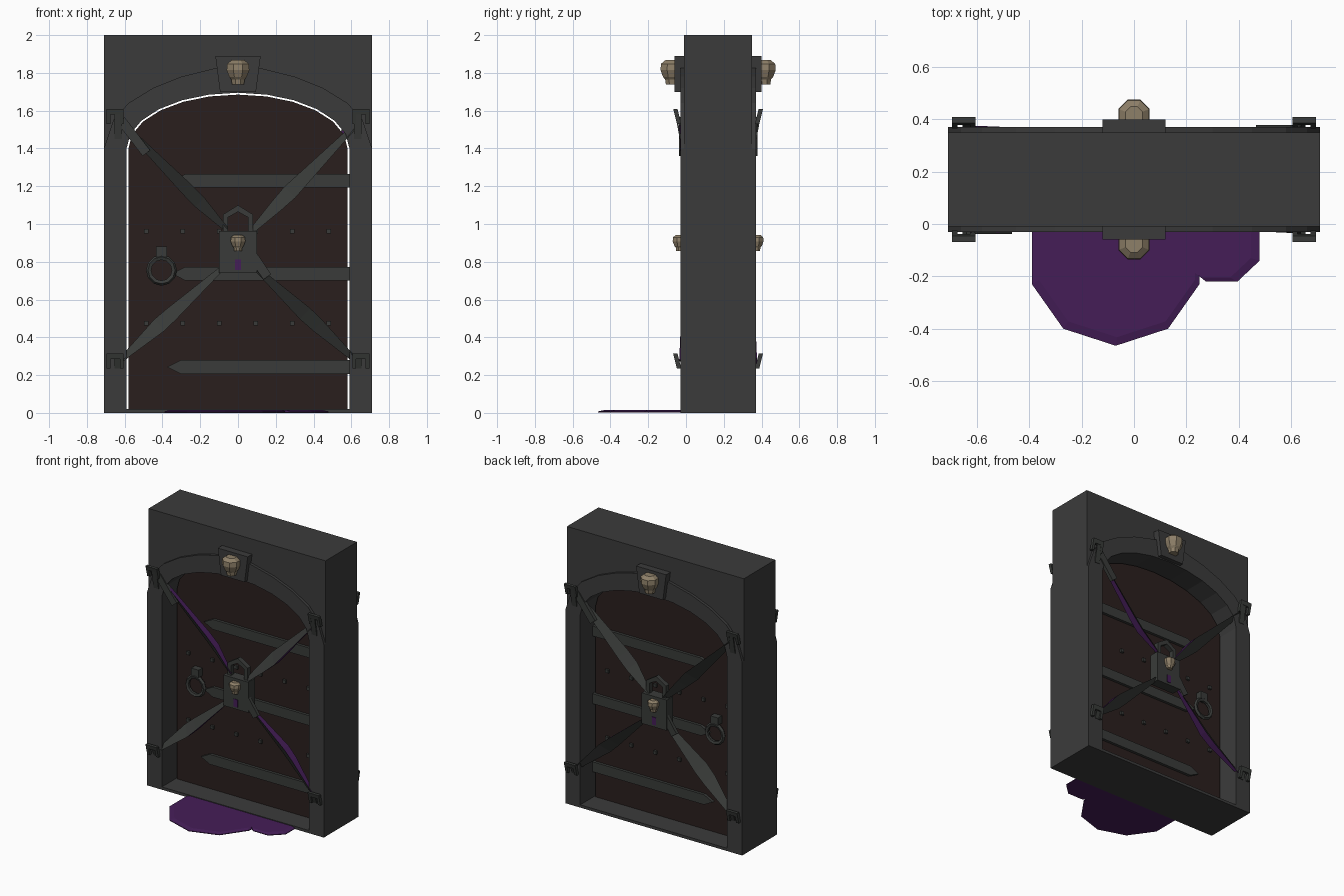
import bpy, bmesh, math
from mathutils import Vector

if "Cube" in bpy.data.objects:
    bpy.data.objects.remove(bpy.data.objects["Cube"])

MID = 0.17  # y of the wall's centre plane; depths are measured from it


def material(name, rgb):
    m = bpy.data.materials.new(name)
    m.use_nodes = True
    m.diffuse_color = (*rgb, 1)
    m.node_tree.nodes["Principled BSDF"].inputs["Base Color"].default_value = (*rgb, 1)
    return m


STONE = material("dark stone", (0.044, 0.044, 0.044))
IRON = material("dark iron", (0.041, 0.044, 0.041))
WOOD = material("dark brown wood", (0.023, 0.0135, 0.0125))
PURPLE = material("deep purple", (0.059, 0.0125, 0.097))
BONE = material("bone", (0.27, 0.215, 0.14))


def finish(name, bm, *mats):
    bmesh.ops.recalc_face_normals(bm, faces=bm.faces)
    mesh = bpy.data.meshes.new(name)
    bm.to_mesh(mesh)
    bm.free()
    for m in mats:
        mesh.materials.append(m)
    ob = bpy.data.objects.new(name, mesh)
    bpy.context.collection.objects.link(ob)
    return ob


def prism(name, pts, d0, d1, mat, s=1, lean=0.0):
    """Extrude an x-z outline between two depths on side s (1 front, -1 back)."""
    bm = bmesh.new()
    low = min(z for x, z in pts)
    rings = [[bm.verts.new((x, MID - s * (d + lean * (z - low)), z)) for x, z in pts]
             for d in (d0, d1)]
    bm.faces.new(rings[0])
    bm.faces.new(rings[1])
    for i in range(len(pts)):
        j = (i + 1) % len(pts)
        bm.faces.new((rings[0][i], rings[0][j], rings[1][j], rings[1][i]))
    return finish(name, bm, mat)


def rect(x0, x1, z0, z1):
    return [(x0, z0), (x1, z0), (x1, z1), (x0, z1)]


def bar(a, b, w):
    """Outline of a straight bar from a to b."""
    a, b = Vector(a), Vector(b)
    d = (b - a).normalized()
    p = Vector((-d.y, d.x)) * w / 2
    return [tuple(v) for v in (a - p, b - p, b + p, a + p)]


def arch(a, b, base, n=12):
    """Elliptical arc from right to left."""
    return [(a * math.cos(math.pi * i / n), base + b * math.sin(math.pi * i / n))
            for i in range(n + 1)]


def portal(name, outer, d0, d1, mat, s=1):
    """Wall piece around the arched doorway: right leg, left leg and the span above."""
    hole = arch(0.59, 0.295, 1.4)
    prism(name, [(0.59, 0), (0.71, 0)] + outer + [(-0.71, 0), (-0.59, 0)] + hole[::-1],
          d0, d1, mat, s)


# Stone wall with an arched doorway
portal("stone_wall", [(0.71, 2), (-0.71, 2)], -0.18, 0.18, STONE)

# Raised surround: pillars and arch moulding
half = [(0.71, 1.4), (0.66, 1.55), (0.58, 1.64), (0.45, 1.72), (0.3, 1.78), (0.12, 1.825)]
for s, side in ((1, "front"), (-1, "back")):
    portal(side + "_surround", half + [(-x, z) for x, z in half[::-1]], 0.17, 0.20, STONE, s)
prism("keystone", [(-0.095, 1.7), (0.095, 1.7), (0.12, 1.89), (-0.12, 1.89)], -0.23, 0.23, STONE)
prism("sill", rect(-0.59, 0.59, 0, 0.02), -0.20, 0.20, STONE)

# Door leaf, leaving a thin gap at its edges
prism("door", [(-0.58, 0.02), (0.58, 0.02)] + arch(0.58, 0.285, 1.4), -0.04, 0.04, WOOD)


def skull(name, s, base, z, k):
    """Eight-sided skull with a narrow jaw."""
    profile = [(0.034, -0.072), (0.038, -0.045), (0.05, -0.032), (0.065, 0.005),
               (0.062, 0.038), (0.036, 0.058)]
    bm = bmesh.new()
    rings = []
    for r, h in profile:
        rings.append([bm.verts.new((k * r * math.cos(a), MID - s * (base + 0.01 * k) + k * r * math.sin(a),
                                    z + k * h))
                      for a in [math.pi * (i + 0.5) / 4 for i in range(8)]])
    for lo, hi in zip(rings, rings[1:]):
        for i in range(8):
            j = (i + 1) % 8
            bm.faces.new((lo[i], lo[j], hi[j], hi[i]))
    bm.faces.new(rings[0])
    bm.faces.new(rings[-1])
    finish(name, bm, BONE)


def ribbon(name, s, a, b, width, peak):
    """Spindle-shaped wedge: sloping iron face, purple flank towards +x."""
    a, b = Vector(a), Vector(b)
    d = (b - a).normalized()
    p = Vector((-d.y, d.x))
    if p.x < 0:
        p = -p
    bm = bmesh.new()
    prev = None
    n = 8
    for i in range(n + 1):
        t = i / n
        u = t / peak if t < peak else (1 - t) / (1 - peak)
        w = 0.012 + (width / 2 - 0.012) * u
        c = a.lerp(b, t)
        crest = 0.206 - 0.025 * t
        ring = []
        for off, drop in ((-w, 1.5 * w), (w, 0.0), (w, 1.5 * w)):
            q = c + p * off
            ring.append(bm.verts.new((q.x, MID - s * (crest - drop), q.y)))
        if prev:
            for k, mi in ((0, 0), (1, 1), (2, 1)):
                m = (k + 1) % 3
                bm.faces.new((prev[k], prev[m], ring[m], ring[k])).material_index = mi
        else:
            bm.faces.new(ring)
        prev = ring
    bm.faces.new(prev)
    finish(name, bm, IRON, PURPLE)


for s, side in ((1, "front"), (-1, "back")):
    # Hinge straps with pointed ends
    for i, (z, tip) in enumerate(((1.228, -0.35), (0.737, -0.35), (0.243, -0.375))):
        prism(f"{side}_hinge_strap_{i + 1}",
              [(tip, z), (tip + 0.07, z - 0.036), (0.59, z - 0.036), (0.59, z + 0.036),
               (tip + 0.07, z + 0.036)], 0.03, 0.06, IRON, s)

    # Rows of rivets
    for z in (0.962, 0.475):
        for i in range(6):
            x = -0.485 + 0.193 * i
            prism(f"{side}_rivet", rect(x - 0.012, x + 0.012, z - 0.012, z + 0.012),
                  0.035, 0.055, IRON, s)

    # Ring handle and its mount
    prism(side + "_handle_mount", rect(-0.435, -0.375, 0.825, 0.88), 0.035, 0.085, IRON, s)
    bpy.ops.mesh.primitive_torus_add(location=(-0.405, MID - s * 0.075, 0.755),
                                     rotation=(math.pi / 2, 0, 0), major_segments=12,
                                     minor_segments=5, major_radius=0.067, minor_radius=0.015)
    ring = bpy.context.object
    ring.name = side + "_handle_ring"
    ring.data.materials.append(IRON)

    # Padlock with angular shackle, keyhole and skull
    prism(side + "_padlock", rect(-0.1, 0.1, 0.74, 0.962), 0.12, 0.195, IRON, s)
    prism(side + "_shackle",
          [(-0.08, 0.96), (-0.08, 1.05), (0, 1.1), (0.08, 1.05), (0.08, 0.96),
           (0.053, 0.96), (0.053, 1.035), (0, 1.065), (-0.053, 1.035), (-0.053, 0.96)],
          0.14, 0.175, IRON, s)
    prism(side + "_keyhole", rect(-0.016, 0.016, 0.757, 0.812), 0.19, 0.199, PURPLE, s)
    skull(side + "_padlock_skull", s, 0.195, 0.905, 0.65)
    skull(side + "_keystone_skull", s, 0.235, 1.81, 1.0)

    # Staples on the pillars
    for sx in (-1, 1):
        for z0, z1, level in ((1.45, 1.61, "upper"), (0.235, 0.315, "lower")):
            top = z1 - 0.03
            leg = z1 - 0.08
            x = sx * 0.65
            prism(f"{side}_{level}_staple",
                  [(x - 0.045, leg), (x - 0.025, leg), (x - 0.025, top), (x + 0.025, top),
                   (x + 0.025, leg), (x + 0.045, leg), (x + 0.045, z1), (x - 0.045, z1)],
                  0.195, 0.218, IRON, s, 0.25)
            x = sx * 0.635
            prism(f"{side}_{level}_staple_tongue", rect(x - 0.02, x + 0.02, z0, z1 - 0.01),
                  0.195, 0.203, IRON, s, 0.03 / (z1 - z0))

    # Crossed bands from the staples to the padlock, turned half round at the back
    ends = (("upper_a", (-0.63, 1.55), (-0.06, 0.97), 0.075, 0.72),
            ("upper_b", (0.63, 1.53), (0.06, 0.95), 0.085, 0.65),
            ("lower_a", (-0.62, 0.28), (-0.08, 0.77), 0.085, 0.4),
            ("lower_b", (0.63, 0.27), (0.08, 0.78), 0.085, 0.45))
    for label, a, b, w, peak in ends:
        ribbon(f"{side}_band_{label}", s, (s * a[0], a[1]), (s * b[0], b[1]), w, peak)
    for label, a, b, d in (("upper", (-0.62, 1.55), (-0.485, 1.375), 0.208),
                           ("lower", (0.08, 0.83), (0.155, 0.72), 0.19)):
        prism(f"{side}_band_clasp_{label}", bar((s * a[0], a[1]), (s * b[0], b[1]), 0.05),
              d - 0.025, d, IRON, s)

# Spilled puddle in front of the door
outline = [(-0.39, 0.0), (-0.39, -0.23), (-0.27, -0.4), (-0.07, -0.465), (0.13, -0.4),
           (0.25, -0.23), (0.25, -0.2), (0.275, -0.22), (0.395, -0.22), (0.48, -0.14), (0.48, 0.0)]
bm = bmesh.new()
low = [bm.verts.new((x, y, 0.003)) for x, y in outline]
rim = [bm.verts.new((x, y, 0.008)) for x, y in outline]
top = [bm.verts.new((x * 0.93, y * 0.93, 0.015)) for x, y in outline]
for a, b in ((low, rim), (rim, top)):
    for i in range(len(outline)):
        j = (i + 1) % len(outline)
        bm.faces.new((a[i], a[j], b[j], b[i]))
bm.faces.new(low)
bm.faces.new(top)
finish("puddle", bm, PURPLE)
